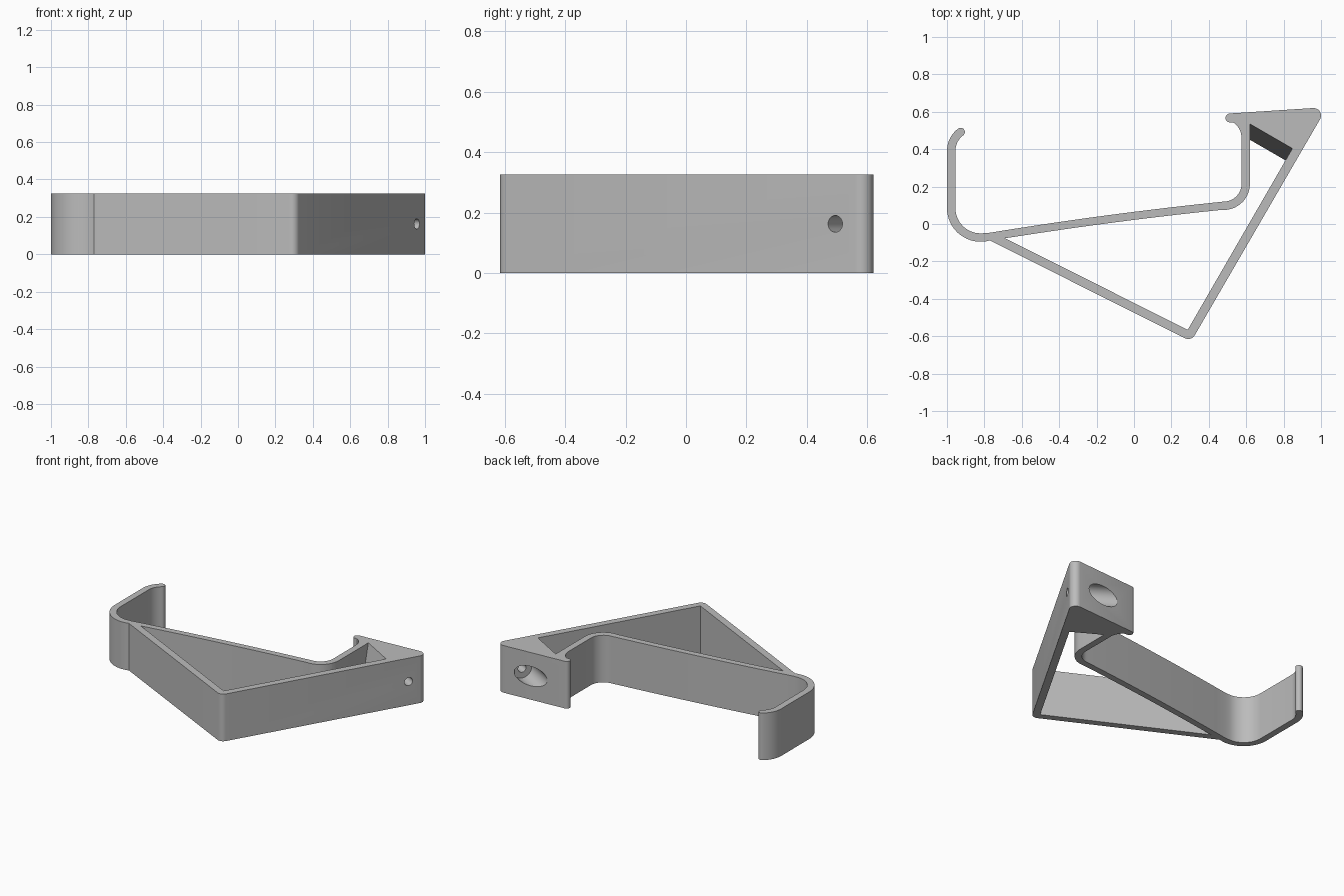
import bpy, bmesh, math
from mathutils import Vector, Matrix

if "Cube" in bpy.data.objects:
    bpy.data.objects.remove(bpy.data.objects["Cube"])

H = 0.325      # height of the extruded bracket
T = 0.045      # wall thickness


def arc(cx, cy, r, a0, a1, n=10):
    """Points along an arc, angles in degrees."""
    return [(cx + r * math.cos(math.radians(a0 + (a1 - a0) * i / n)),
             cy + r * math.sin(math.radians(a0 + (a1 - a0) * i / n)))
            for i in range(n + 1)]


def arm(x0, x1, drop=0.0, n=16):
    """Gently bowed edge of the long arm."""
    xs = [x0 + (x1 - x0) * i / n for i in range(n + 1)]
    return [(x, 0.065 + 0.126 * x - 0.0245 * x * x - drop) for x in xs]


def prism(name, bottom, top, z0, z1):
    """Solid between two outlines with the same number of points."""
    bm = bmesh.new()
    lo = [bm.verts.new((x, y, z0)) for x, y in bottom]
    hi = [bm.verts.new((x, y, z1)) for x, y in top]
    bm.faces.new(lo[::-1])
    bm.faces.new(hi)
    n = len(lo)
    for i in range(n):
        j = (i + 1) % n
        bm.faces.new((lo[i], lo[j], hi[j], hi[i]))
    bmesh.ops.recalc_face_normals(bm, faces=bm.faces)
    return link(name, bm)


def link(name, bm):
    me = bpy.data.meshes.new(name)
    bm.to_mesh(me)
    bm.free()
    ob = bpy.data.objects.new(name, me)
    bpy.context.collection.objects.link(ob)
    return ob


def rod(name, start, end, r):
    """Cylinder between two points."""
    a, b = Vector(start), Vector(end)
    d = b - a
    bm = bmesh.new()
    m = Matrix.Translation((a + b) / 2) @ d.to_track_quat('Z', 'Y').to_matrix().to_4x4()
    bmesh.ops.create_cone(bm, cap_ends=True, segments=32, radius1=r, radius2=r,
                          depth=d.length, matrix=m)
    return link(name, bm)


# Outer outline: hook, pointed brace, mounting block, stem, arm
a = math.radians(127)
tip = (-0.85 + 0.1275 * math.cos(a), 0.39 + 0.1275 * math.sin(a))
outline = (
    arc(-0.85, 0.39, 0.15, 127, 180)
    + arc(-0.82, 0.085, 0.18, 180, 286, 16)
    + arc(0.29, -0.575, 0.04, 243, 330, 8)
    + arc(0.96, 0.58, 0.04, -30, 94)
    + arc(0.513, 0.567, 0.024, 94, 301)
    + arc(0.475, 0.46, 0.10, 60, 0)
    + arc(0.48, 0.215, 0.095, 0, -84)
    + arm(0.47, -0.78)
    + arc(-0.82, 0.085, 0.135, 275, 180, 16)
    + arc(-0.85, 0.39, 0.105, 180, 127)
    + arc(tip[0], tip[1], T / 2, -53, 127)[1:-1]
)
bracket = prism("bracket", outline, outline, 0, H)


# Opening inside the brace; its far wall leans back under the mounting block
def opening(y0):
    s = (0.62 - 0.287) * 0.5 + (y0 + 0.566) * 0.866
    foot = (0.287 + 0.5 * s, -0.566 + 0.866 * s)
    return ([(-0.69, -0.0755), (0.287, -0.566), foot, (0.62, y0)]
            + arc(0.48, 0.215, 0.14, 0, -84) + arm(0.47, -0.66, 0.043))


E = 0.05
lean = (0.535 - 0.45) / H
cutters = [prism("opening_cutter", opening(0.45 - lean * E),
                 opening(0.535 + lean * E), -E, H + E)]

# Screw hole square to the brace, with a wide head recess from the back
exit_point = Vector((0.957, 0.493, H / 2))
back = Vector((-0.866, 0.5, 0))
cutters.append(rod("screw_cutter", exit_point - back * 0.1, exit_point + back * 0.2, 0.0275))
cutters.append(rod("head_cutter", exit_point + back * 0.10, exit_point + back * 0.6, 0.067))

bpy.context.view_layer.objects.active = bracket
bracket.select_set(True)
for c in cutters:
    c.hide_render = True
    m = bracket.modifiers.new("cut", 'BOOLEAN')
    m.operation = 'DIFFERENCE'
    m.solver = 'EXACT'
    m.object = c
    bpy.ops.object.modifier_apply(modifier=m.name)
for c in cutters:
    bpy.data.objects.remove(c, do_unlink=True)

# One grey plastic
grey = bpy.data.materials.new("grey plastic")
grey.diffuse_color = (0.5, 0.5, 0.5, 1)
grey.use_nodes = True
grey.node_tree.nodes["Principled BSDF"].inputs["Base Color"].default_value = grey.diffuse_color
bracket.data.materials.clear()
bracket.data.materials.append(grey)
bpy.ops.object.shade_smooth_by_angle(angle=math.radians(30))
